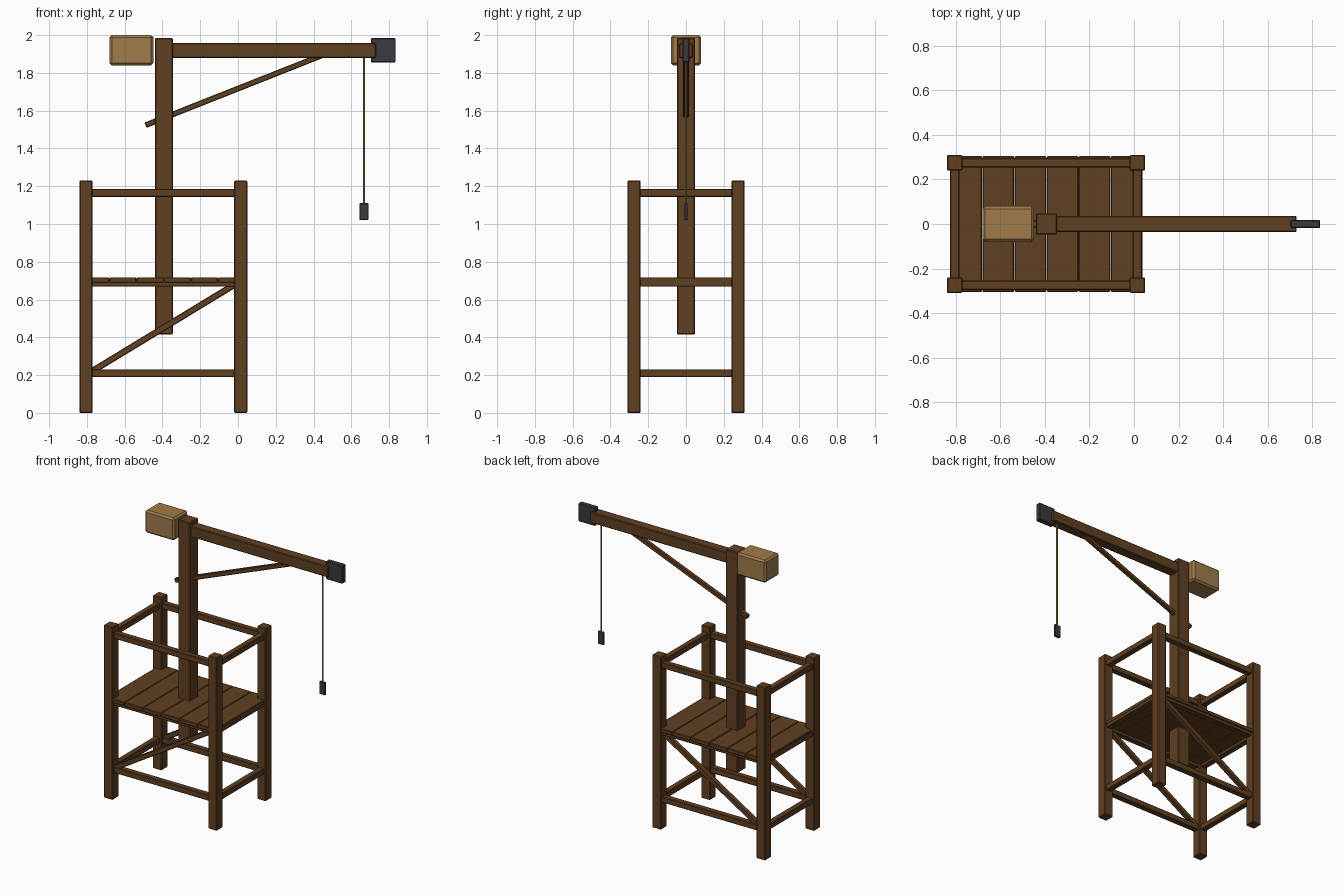
import bpy
from mathutils import Vector

old = bpy.data.objects.get("Cube")
if old:
    bpy.data.objects.remove(old, do_unlink=True)


def material(name, rgb):
    m = bpy.data.materials.new(name)
    m.use_nodes = True
    m.diffuse_color = (*rgb, 1)
    m.node_tree.nodes["Principled BSDF"].inputs["Base Color"].default_value = (*rgb, 1)
    return m


WOOD = material("dark wood", (0.12, 0.05, 0.016))
TAN = material("tan", (0.35, 0.2, 0.07))
IRON = material("dark iron", (0.042, 0.042, 0.052))


def finish(ob, name, mat, bevel):
    ob.name = ob.data.name = name
    ob.data.materials.append(mat)
    if bevel:
        mod = ob.modifiers.new("worn edges", "BEVEL")
        mod.width = bevel
        mod.segments = 1
    return ob


def box(name, low, high, mat=WOOD, bevel=0.005):
    low, high = Vector(low), Vector(high)
    bpy.ops.mesh.primitive_cube_add(size=1, location=(low + high) / 2)
    ob = bpy.context.object
    ob.scale = high - low
    bpy.ops.object.transform_apply(location=False, rotation=False, scale=True)
    return finish(ob, name, mat, bevel)


def beam(name, start, end, thick, mat=WOOD, bevel=0.004):
    """Square timber running between two points."""
    start, end = Vector(start), Vector(end)
    span = end - start
    bpy.ops.mesh.primitive_cube_add(size=1, location=(start + end) / 2)
    ob = bpy.context.object
    ob.scale = (thick, thick, span.length)
    bpy.ops.object.transform_apply(location=False, rotation=False, scale=True)
    ob.rotation_euler = span.to_track_quat("Z", "Y").to_euler()
    return finish(ob, name, mat, bevel)


X0, X1, Y = -0.805, 0.015, 0.275
HALF = 0.035

# Corner posts
for xn, x in (("right", X0), ("left", X1)):
    for yn, y in (("front", -Y), ("back", Y)):
        box(f"{yn}_{xn}_post", (x - HALF, y - HALF, 0), (x + HALF, y + HALF, 1.23))

# Rails at three levels around the frame
for level, z in (("lower", 0.21), ("deck", 0.69), ("upper", 1.165)):
    for yn, y in (("front", -Y), ("back", Y)):
        beam(f"{level}_{yn}_rail", (X0, y, z), (X1, y, z), 0.042)
    for xn, x in (("right", X0), ("left", X1)):
        beam(f"{level}_{xn}_rail", (x, -Y, z), (x, Y, z), 0.042)

# Diagonal braces on front and back
for yn, y in (("front", -Y), ("back", Y)):
    beam(f"{yn}_brace", (-0.79, y, 0.21), (0, y, 0.69), 0.034)

# Deck planks
COUNT = 6
left_edge, width = -0.825, 0.144
for i in range(COUNT):
    x = left_edge + i * width
    box(f"deck_plank_{i + 1}", (x + 0.001, -0.305, 0.69),
        (x + width - 0.001, 0.305, 0.718), bevel=0.004)

# Mast, boom and strut
box("mast", (-0.44, -0.048, 0.415), (-0.345, 0.048, 1.985))
box("boom", (-0.4, -0.036, 1.88), (0.73, 0.036, 1.957))
beam("boom_strut", (-0.49, 0, 1.523), (0.45, 0, 1.895), 0.03)

# Counterweight and iron boom tip
box("counterweight", (-0.68, -0.08, 1.84), (-0.448, 0.08, 2), TAN, 0.012)
box("pulley_block", (0.703, -0.019, 1.855), (0.835, 0.019, 1.985), IRON)

# Rope with iron hook weight
bpy.ops.mesh.primitive_cylinder_add(vertices=8, radius=0.006, depth=0.81,
                                    location=(0.667, 0, 1.49))
finish(bpy.context.object, "rope", TAN, 0)
bpy.ops.object.shade_smooth_by_angle()
box("hook_weight", (0.644, -0.009, 1.02), (0.69, 0.009, 1.11), IRON, 0.003)
